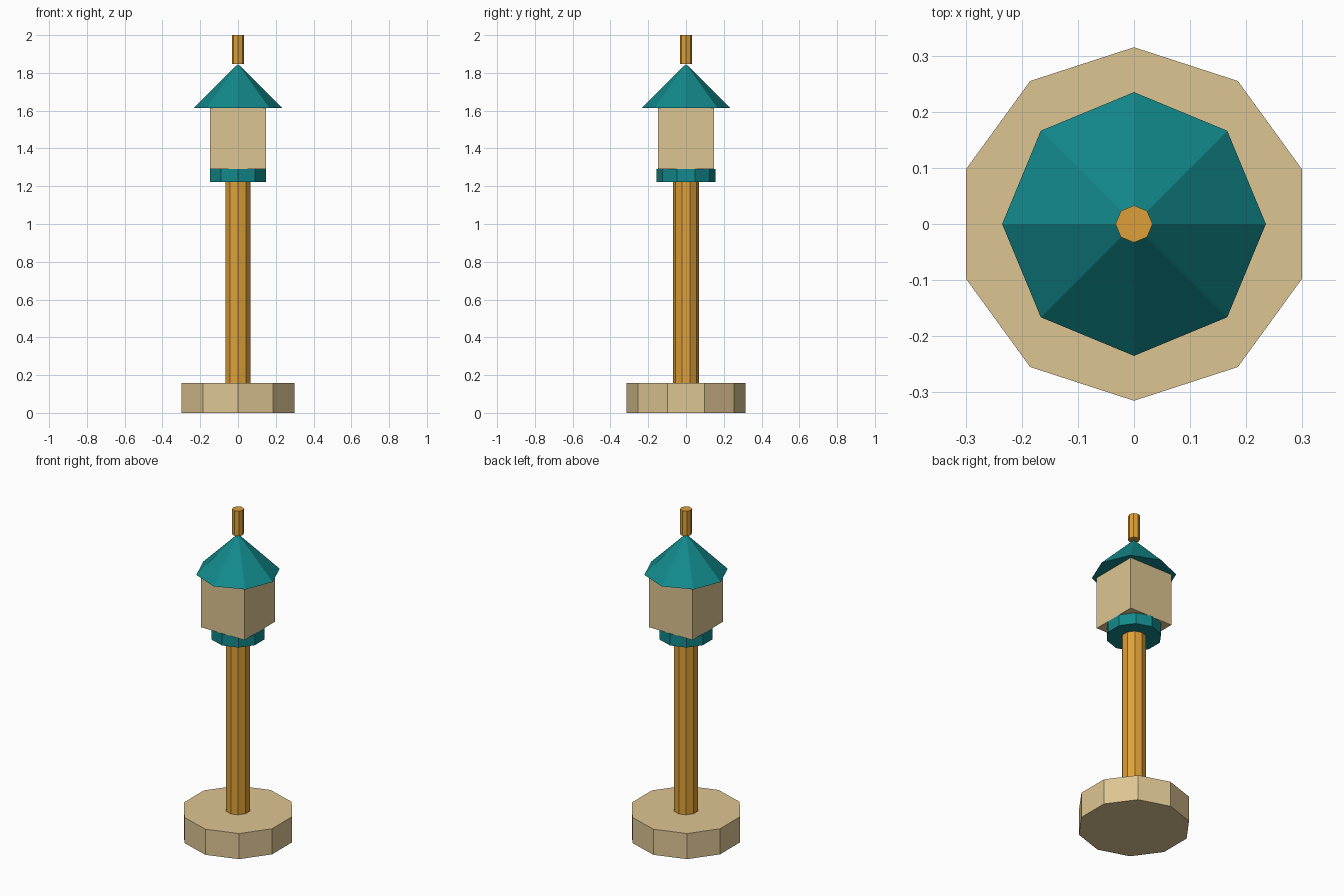
import bpy

if "Cube" in bpy.data.objects:
    bpy.data.objects.remove(bpy.data.objects["Cube"], do_unlink=True)


def make_material(name, color):
    mat = bpy.data.materials.new(name)
    mat.use_nodes = True
    mat.diffuse_color = (*color, 1)
    mat.node_tree.nodes["Principled BSDF"].inputs["Base Color"].default_value = (*color, 1)
    return mat


sand = make_material("sand", (0.73, 0.56, 0.29))
teal = make_material("teal", (0.006, 0.25, 0.26))
amber = make_material("amber", (0.73, 0.35, 0.04))


def finish(name, mat):
    obj = bpy.context.object
    obj.name = obj.data.name = name
    obj.data.materials.append(mat)
    return obj


def prism(name, mat, sides, radius, bottom, top, top_radius=None):
    """Upright faceted prism, or a cone when top_radius is given."""
    bpy.ops.mesh.primitive_cone_add(
        vertices=sides, radius1=radius,
        radius2=radius if top_radius is None else top_radius,
        depth=top - bottom, location=(0, 0, (bottom + top) / 2))
    return finish(name, mat)


# Foot, post and collar
prism("base", sand, 10, 0.315, 0, 0.157)
prism("post", amber, 10, 0.07, 0.157, 1.222)
prism("collar", teal, 10, 0.155, 1.222, 1.291)

# Square lamp housing
bpy.ops.mesh.primitive_cube_add(size=1, location=(0, 0, 1.4525))
housing = finish("lamp_housing", sand)
housing.scale = (0.294, 0.294, 0.323)

# Pointed roof and finial
prism("roof", teal, 8, 0.235, 1.614, 1.847, 0)
prism("finial", amber, 8, 0.033, 1.847, 2)
